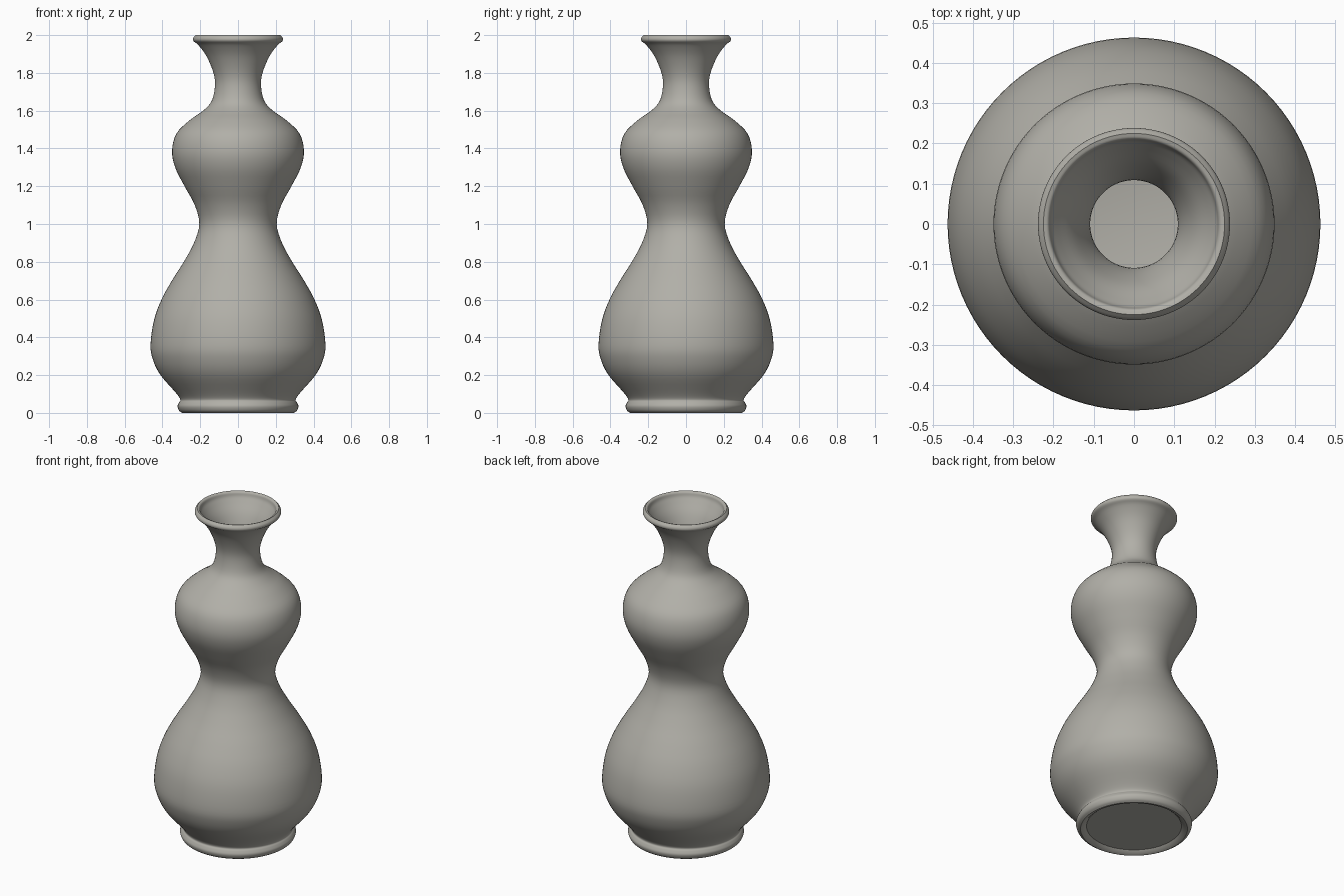
import bpy, bmesh, math
from mathutils import Vector

if "Cube" in bpy.data.objects:
    bpy.data.objects.remove(bpy.data.objects["Cube"])

SEGMENTS = 96

# Outer silhouette (radius, height), foot to lip
outer = [(0.295, 0.0), (0.312, 0.012), (0.320, 0.035), (0.312, 0.055), (0.305, 0.07),
         (0.328, 0.105), (0.41, 0.20), (0.45, 0.28), (0.463, 0.36), (0.445, 0.49),
         (0.405, 0.60), (0.35, 0.70), (0.287, 0.80), (0.233, 0.90), (0.205, 1.0),
         (0.229, 1.10), (0.283, 1.20), (0.333, 1.30), (0.349, 1.39), (0.325, 1.48),
         (0.255, 1.55), (0.185, 1.60), (0.140, 1.65), (0.122, 1.73), (0.130, 1.80),
         (0.165, 1.885), (0.208, 1.945), (0.235, 1.968), (0.237, 1.985), (0.225, 2.0)]

# Inner wall, lip down to the floor
inner = [(0.225, 2.0), (0.212, 1.994), (0.205, 1.972), (0.188, 1.945), (0.150, 1.885),
         (0.118, 1.80), (0.109, 1.73), (0.126, 1.65), (0.170, 1.60), (0.240, 1.54),
         (0.31, 1.47), (0.332, 1.39), (0.317, 1.30), (0.267, 1.20), (0.213, 1.10),
         (0.188, 1.0), (0.216, 0.90), (0.270, 0.80), (0.385, 0.60), (0.445, 0.36),
         (0.39, 0.20), (0.30, 0.10), (0.22, 0.06)]


def smooth(points, steps=4):
    """Catmull-Rom curve through the profile points."""
    p = [Vector(q) for q in points]
    p = [2 * p[0] - p[1]] + p + [2 * p[-1] - p[-2]]
    out = []
    for a, b, c, d in zip(p, p[1:], p[2:], p[3:]):
        for i in range(steps):
            t = i / steps
            out.append(0.5 * (2 * b + (c - a) * t + (2 * a - 5 * b + 4 * c - d) * t * t
                              + (3 * b - a - 3 * c + d) * t ** 3))
    return out + [p[-2]]


# Underside with a shallow recess, then outer wall, lip, inner wall and floor
profile = [Vector((0.262, 0.018)), Vector((0.278, 0.004))]
profile += smooth(outer) + smooth(inner)[1:]

bm = bmesh.new()
rings = []
for r, z in profile:
    rings.append([bm.verts.new((r * math.cos(2 * math.pi * i / SEGMENTS),
                                r * math.sin(2 * math.pi * i / SEGMENTS), max(z, 0.0)))
                  for i in range(SEGMENTS)])
for low, high in zip(rings, rings[1:]):
    for i in range(SEGMENTS):
        j = (i + 1) % SEGMENTS
        bm.faces.new((low[i], low[j], high[j], high[i]))
bm.faces.new(rings[0][::-1])   # recessed underside
bm.faces.new(rings[-1])        # inside floor
bmesh.ops.recalc_face_normals(bm, faces=bm.faces)

mesh = bpy.data.meshes.new("vase")
bm.to_mesh(mesh)
bm.free()
vase = bpy.data.objects.new("vase", mesh)
bpy.context.collection.objects.link(vase)

# Warm grey clay
clay = bpy.data.materials.new("warm_grey_clay")
clay.diffuse_color = (0.44, 0.43, 0.39, 1.0)
clay.use_nodes = True
clay.node_tree.nodes["Principled BSDF"].inputs["Base Color"].default_value = clay.diffuse_color
mesh.materials.append(clay)

bpy.context.view_layer.objects.active = vase
vase.select_set(True)
bpy.ops.object.shade_smooth_by_angle(angle=math.radians(40))
